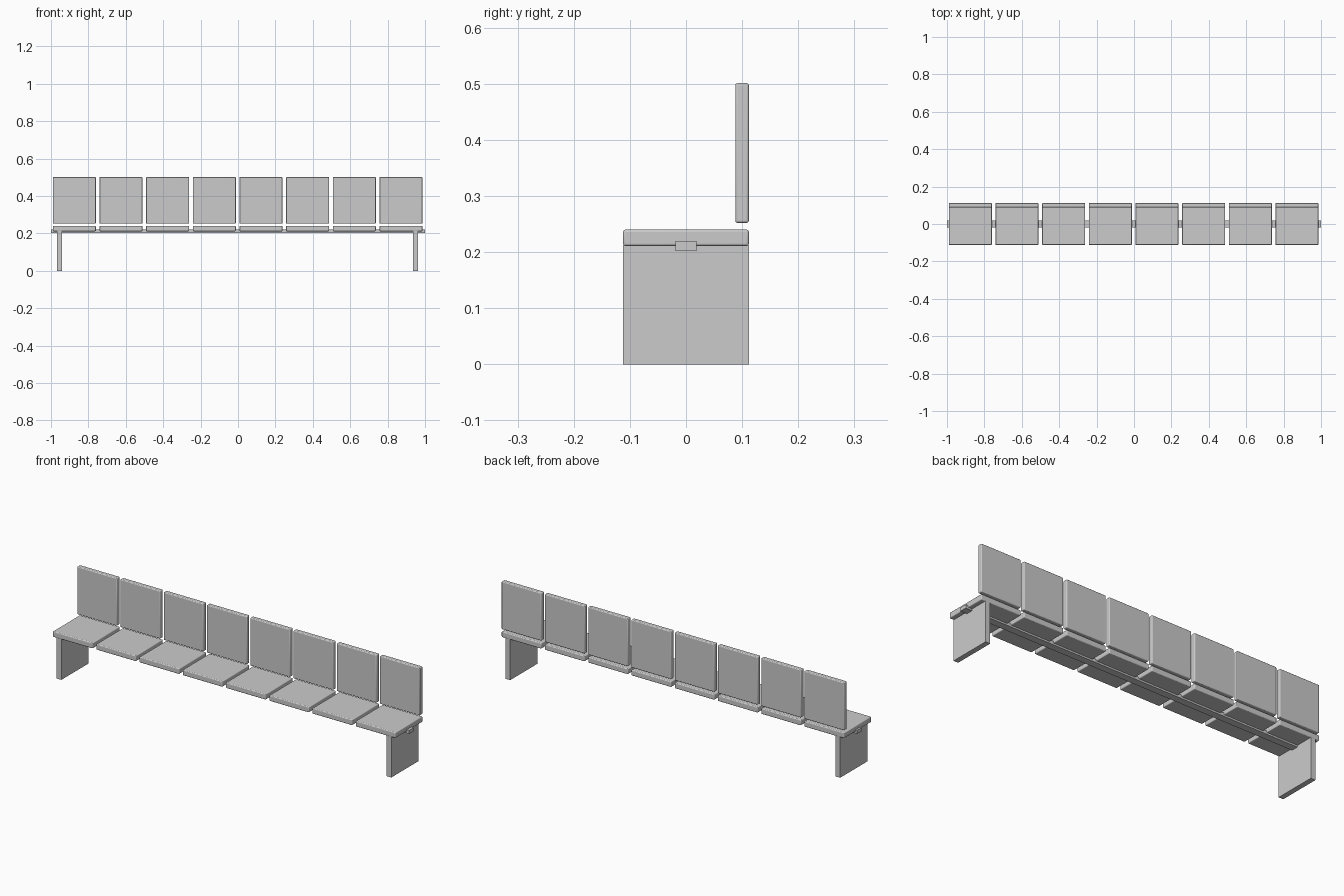
import bpy

if "Cube" in bpy.data.objects:
    bpy.data.objects.remove(bpy.data.objects["Cube"])


def box(name, x, y, z, bevel=0.0):
    """Box from (min, max) ranges, with optional rounded edges."""
    centre = [(a + b) / 2 for a, b in (x, y, z)]
    bpy.ops.mesh.primitive_cube_add(size=1, location=centre)
    ob = bpy.context.object
    ob.name = name
    ob.scale = [b - a for a, b in (x, y, z)]
    bpy.ops.object.transform_apply(location=False, rotation=False, scale=True)
    if bevel:
        mod = ob.modifiers.new("rounded_edges", 'BEVEL')
        mod.width = bevel
        mod.segments = 3
        bpy.ops.object.shade_smooth_by_angle()
    return ob


COUNT, PITCH, WIDTH, SHIFT = 8, 0.2495, 0.23, -0.002

# Support beam running the full length
box("support_beam", (-1, 1), (-0.019, 0.019), (0.202, 0.22))

# Slab legs at both ends
for side, x in (("left", -0.954), ("right", 0.949)):
    box(side + "_leg", (x - 0.0135, x + 0.0135), (-0.112, 0.112), (0, 0.213))

# Row of seat cushions and backrests
for i in range(COUNT):
    cx = (i - (COUNT - 1) / 2) * PITCH + SHIFT
    span = (cx - WIDTH / 2, cx + WIDTH / 2)
    box(f"seat_{i + 1}", span, (-0.112, 0.112), (0.211, 0.24), 0.004)
    box(f"backrest_{i + 1}", span, (0.088, 0.112), (0.252, 0.501), 0.004)
